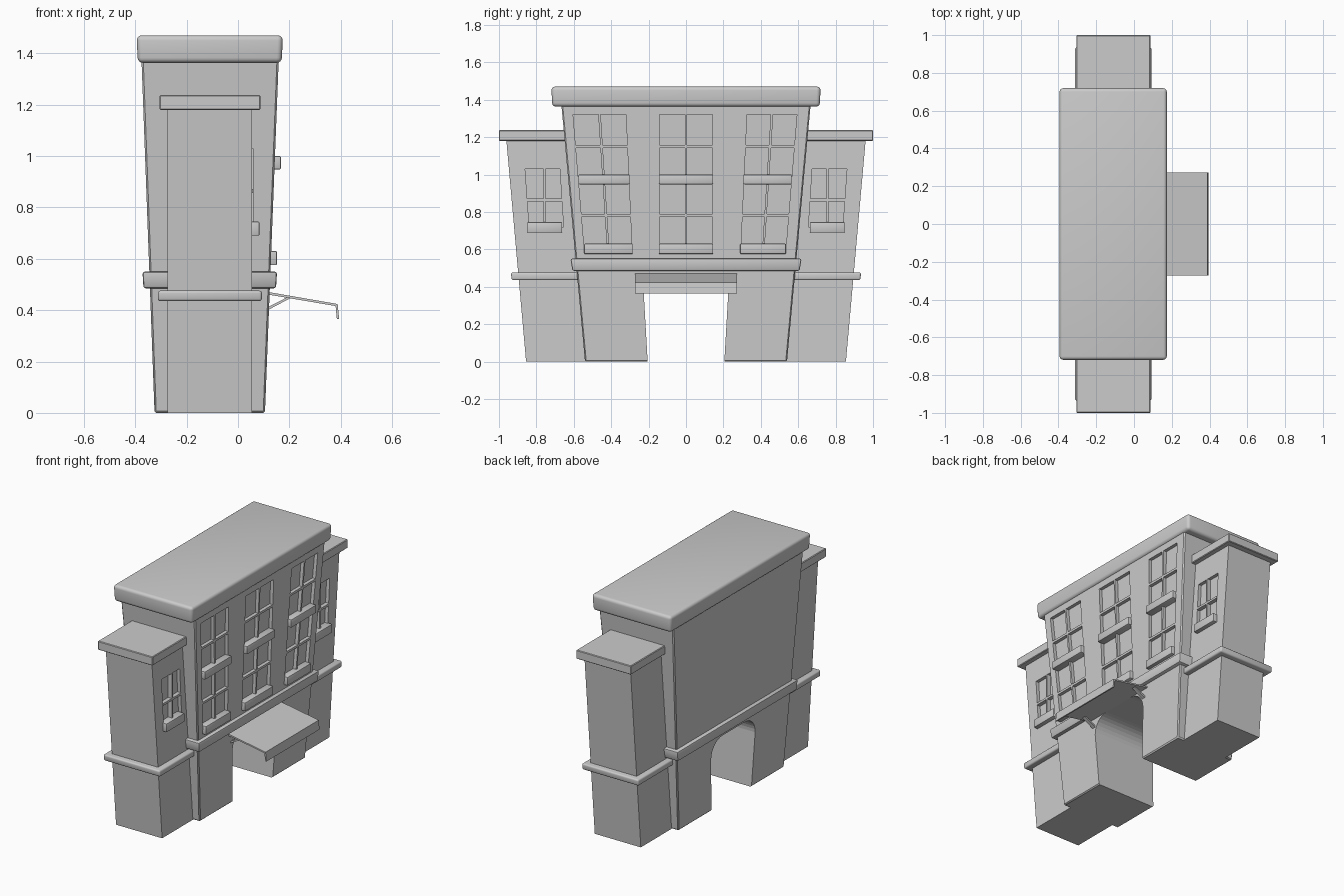
import bpy, bmesh, math

if "Cube" in bpy.data.objects:
    bpy.data.objects.remove(bpy.data.objects["Cube"])

H = 1.38                       # main wall height


def face_x(z):                 # front wall leans outwards
    return 0.105 + 0.053 * z / 1.36


def lean(z):                   # sideways flare of the main block relative to z = 0.62
    return (0.54 + 0.125 * z / 1.36) / 0.597


def loft(bm, a, b):
    """Closed solid between two matching loops."""
    va, vb = [bm.verts.new(p) for p in a], [bm.verts.new(p) for p in b]
    n = len(va)
    faces = [bm.faces.new(va), bm.faces.new(vb)]
    for i in range(n):
        j = (i + 1) % n
        faces.append(bm.faces.new((va[i], va[j], vb[j], vb[i])))
    bmesh.ops.recalc_face_normals(bm, faces=faces)


def finish(name, bm, bevel=0, segments=3):
    me = bpy.data.meshes.new(name)
    bm.to_mesh(me)
    bm.free()
    ob = bpy.data.objects.new(name, me)
    bpy.context.collection.objects.link(ob)
    if bevel:
        m = ob.modifiers.new("bevel", 'BEVEL')
        m.width, m.segments = bevel, segments
        apply(ob, m)
        activate(ob)
        bpy.ops.object.shade_smooth_by_angle(angle=math.radians(35))
    return ob


def activate(ob):
    bpy.ops.object.select_all(action='DESELECT')
    ob.select_set(True)
    bpy.context.view_layer.objects.active = ob


def apply(ob, mod):
    activate(ob)
    bpy.ops.object.modifier_apply(modifier=mod.name)


def cut(ob, bm):
    cutter = finish("cutter", bm)
    cutter.hide_render = True
    m = ob.modifiers.new("cut", 'BOOLEAN')
    m.operation, m.solver, m.object = 'DIFFERENCE', 'EXACT', cutter
    apply(ob, m)
    bpy.data.objects.remove(cutter)


def rect(x0, x1, y0, y1, z):
    return [(x0, y0, z), (x1, y0, z), (x1, y1, z), (x0, y1, z)]


def block(name, lo, hi, bevel=0, segments=3):
    """lo / hi are (x0, x1, y0, y1, z) rectangles."""
    bm = bmesh.new()
    loft(bm, rect(*lo), rect(*hi))
    return finish(name, bm, bevel, segments)


# Main block, flaring upwards
body = block("main_body", (-0.325, 0.105, -0.54, 0.54, 0),
             (-0.376, face_x(H), -0.667, 0.667, H), 0.007, 1)
bm = bmesh.new()
loft(bm, rect(-1, 1, -1, 1, -0.1), rect(-1, 1, -1, 1, 0.0))
cut(body, bm)

# Archway through the block, rounded upper corners
half = [(0.199, -0.1), (0.205, 0)]
half += [(0.115 + 0.11 * math.cos(t * math.pi / 16), 0.35 + 0.11 * math.sin(t * math.pi / 16))
         for t in range(9)]
arch = half + [(-y, z) for y, z in reversed(half)]
bm = bmesh.new()
loft(bm, [(-0.8, y, z) for y, z in arch], [(0.8, y, z) for y, z in arch])
cut(body, bm)

# Window panes sunk in the front wall, leaving glazing bars flush
columns = [(-0.545, -0.29, True), (-0.142, 0.142, False), (0.295, 0.535, True)]
bm = bmesh.new()
for y0, y1, leaning in columns:
    mid, g = (y0 + y1) / 2, 0.006
    for base in (0.61, 0.98):
        rows = [(base, base + 0.163), (base + 0.178, base + 0.342)]
        for a, b in ((y0, mid - g), (mid + g, y1)):
            for za, zb in rows:
                def ring(z):
                    s = lean(z) if leaning else 1
                    x = face_x(z)
                    return rect(x - 0.022, x + 0.03, a * s, b * s, z)
                loft(bm, ring(za), ring(zb))
cut(body, bm)

# Main window sills
for i, (y0, y1, leaning) in enumerate(columns):
    for za, zb, xo in ((0.575, 0.63, 0.152), (0.948, 1.0, 0.167)):
        s = lean(za) if leaning else 1
        r = (xo - 0.06, xo, y0 * s - 0.003, y1 * s + 0.003)
        block("window_sill", (*r, za), (*r, zb), 0.005, 2)

# Roof slab and the belt course round the main block
block("roof", (-0.39, 0.17, -0.715, 0.715, 1.363), (-0.395, 0.175, -0.72, 0.72, 1.47), 0.02, 4)
block("main_belt", (-0.368, 0.148, -0.607, 0.607, 0.485),
      (-0.372, 0.152, -0.618, 0.618, 0.55), 0.009, 2)
# Reveal under the belt keeps the archway top closed by the body itself

# Side towers with caps, belts and windows
for s in (1, -1):
    tower = block("side_tower", (-0.275, 0.055, 0.45 * s, 0.855 * s, 0),
                  (-0.275, 0.055, 0.5 * s, 0.962 * s, 1.2))
    bm = bmesh.new()
    loft(bm, rect(0.033, 0.1, 0.655 * s, 0.838 * s, 0.72),
         rect(0.033, 0.1, 0.675 * s, 0.86 * s, 1.03))
    cut(tower, bm)
    block("tower_cap", (-0.305, 0.087, 0.58 * s, 1.0 * s, 1.18),
          (-0.305, 0.087, 0.58 * s, 1.0 * s, 1.237), 0.004, 1)
    block("tower_belt", (-0.312, 0.093, 0.45 * s, 0.932 * s, 0.435),
          (-0.312, 0.093, 0.45 * s, 0.936 * s, 0.476), 0.01, 3)
    block("tower_sill", (0.03, 0.083, 0.663 * s, 0.848 * s, 0.69),
          (0.03, 0.083, 0.663 * s, 0.848 * s, 0.745), 0.004, 2)
    block("tower_window_upright", (0.025, 0.06, 0.75 * s, 0.762 * s, 0.72),
          (0.025, 0.06, 0.75 * s, 0.762 * s, 1.03))
    block("tower_window_crossbar", (0.025, 0.059, 0.663 * s, 0.85 * s, 0.857),
          (0.025, 0.059, 0.663 * s, 0.85 * s, 0.871))


def extrude_y(name, profile, y0, y1):
    bm = bmesh.new()
    loft(bm, [(x, y0, z) for x, z in profile], [(x, y1, z) for x, z in profile])
    return finish(name, bm)


# Canopy over the arch with its folded front lip, and two stays
extrude_y("canopy", [(0.11, 0.472), (0.388, 0.424), (0.394, 0.365), (0.385, 0.365),
                     (0.38, 0.416), (0.11, 0.462)], -0.272, 0.272)
for y in (-0.235, 0.235):
    extrude_y("canopy_stay", [(0.112, 0.398), (0.21, 0.45), (0.195, 0.452), (0.112, 0.41)],
              y - 0.012, y + 0.012)
